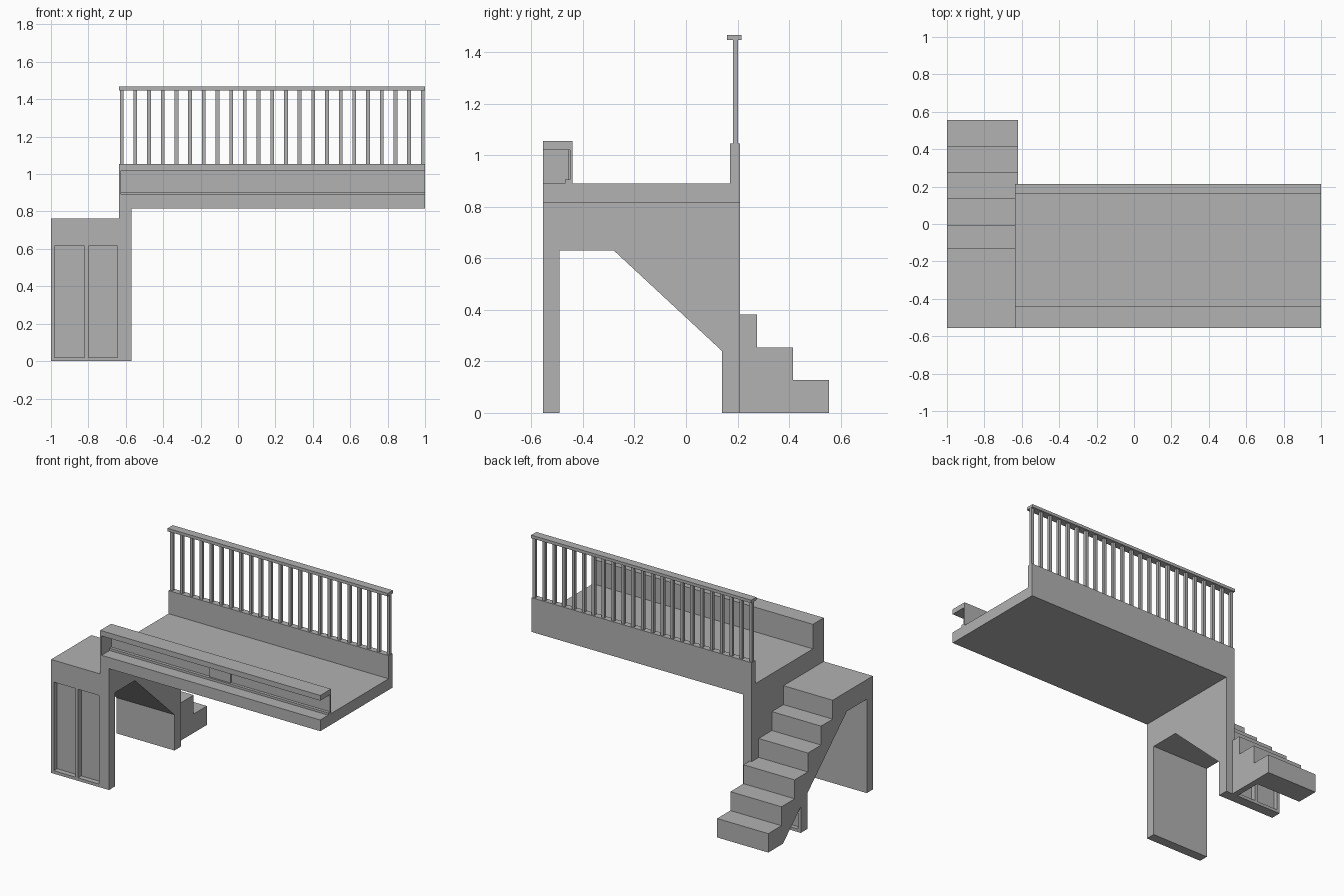
import bpy, bmesh
from mathutils import Vector

cube = bpy.data.objects.get("Cube")
if cube:
    bpy.data.objects.remove(cube, do_unlink=True)

grey = bpy.data.materials.new("plain_grey")
grey.use_nodes = True
colour = (0.445, 0.445, 0.445, 1)
grey.diffuse_color = colour
grey.node_tree.nodes["Principled BSDF"].inputs["Base Color"].default_value = colour


def finish(name, bm):
    bmesh.ops.recalc_face_normals(bm, faces=bm.faces)
    mesh = bpy.data.meshes.new(name)
    bm.to_mesh(mesh)
    bm.free()
    mesh.materials.append(grey)
    obj = bpy.data.objects.new(name, mesh)
    bpy.context.scene.collection.objects.link(obj)
    return obj


def extrude_x(name, profile, x0, x1):
    """Extrude a (y, z) outline from x0 to x1."""
    bm = bmesh.new()
    face = bm.faces.new([bm.verts.new((x0, y, z)) for y, z in profile])
    out = bmesh.ops.extrude_face_region(bm, geom=[face])
    moved = [v for v in out["geom"] if isinstance(v, bmesh.types.BMVert)]
    bmesh.ops.translate(bm, verts=moved, vec=(x1 - x0, 0, 0))
    return finish(name, bm)


def boxes(name, spans):
    """One mesh of boxes, each given as three (low, high) spans."""
    bm = bmesh.new()
    for span in spans:
        verts = bmesh.ops.create_cube(bm, size=1)["verts"]
        for v in verts:
            v.co = Vector([(a + b) / 2 + c * (b - a) for (a, b), c in zip(span, v.co)])
    return finish(name, bm)


LEFT, WALL, INNER = -1.0, -0.635, -0.57
FRONT, BACK = -0.555, 0.21
RISE, RUN = 0.127, 0.14
SOFFIT = [(0.14, 0.24), (-0.28, 0.63), (-0.49, 0.63)]

# Deck with back parapet and channel-shaped front fascia
extrude_x("deck", [
    (FRONT, 0.815), (BACK, 0.815), (BACK, 1.045), (0.17, 1.045), (0.17, 0.89),
    (-0.44, 0.89), (-0.44, 1.055), (FRONT, 1.055), (FRONT, 1.02), (-0.45, 1.02),
    (-0.45, 0.905), (-0.47, 0.905), (-0.47, 0.89), (FRONT, 0.89)], WALL, 1.0)
boxes("fascia_end", [((WALL, -0.625), (FRONT, -0.44), (0.89, 1.055))])
boxes("fascia_plate", [((0.11, 0.265), (-0.458, -0.45), (0.905, 1.02))])

# Side wall with the passage opening
extrude_x("side_wall", [(FRONT, 0), (FRONT, 0.815), (BACK, 0.815), (BACK, 0), (0.14, 0)]
          + SOFFIT + [(-0.49, 0)], WALL, INNER)

# Stair flight and landing over a sloped soffit
steps = [(0.555, 0)]
for i in range(6):
    y = 0.555 - i * RUN if i < 5 else -0.128
    steps += [(y, RISE * (i + 1)), (y - RUN if i < 4 else -0.128, RISE * (i + 1))]
steps[-1] = (FRONT, RISE * 6)
steps = steps[:-1] + [steps[-1], (FRONT, 0.63)]
extrude_x("stairs", steps + SOFFIT[::-1] + [(0.40, 0)], LEFT, WALL)

# Solid stringer beside the lower steps
stringer = [(0.555, 0)]
for i in range(3):
    y = 0.555 - i * RUN
    stringer += [(y, RISE * (i + 1)), (max(y - RUN, BACK), RISE * (i + 1))]
extrude_x("stringer", stringer + [(BACK, 0)], -0.66, -0.62)


def panelled_wall(name, face_y, core_y, rear_y, top, panel_top):
    """Core slab with a raised frame around two recessed panels."""
    face, core = sorted((face_y, core_y)), sorted((core_y, rear_y))
    spans = [((LEFT, WALL), core, (0, top)),
             ((LEFT, WALL), face, (0, 0.02)),
             ((LEFT, WALL), face, (panel_top, top))]
    for x in ((LEFT, -0.98), (-0.82, -0.80), (-0.645, WALL)):
        spans.append((x, face, (0.02, panel_top)))
    boxes(name, spans)


panelled_wall("front_panel_wall", FRONT, -0.52, -0.49, 0.63, 0.615)
panelled_wall("rear_panel_wall", BACK, 0.18, 0.14, 0.24, 0.17)

# Balustrade along the back parapet
COUNT = 23
xs = [-0.622 + i * (0.988 + 0.622) / (COUNT - 1) for i in range(COUNT)]
boxes("balusters", [((x - 0.01, x + 0.01), (0.182, 0.202), (1.045, 1.45)) for x in xs])
boxes("handrail", [((WALL, 1.0), (0.16, 0.215), (1.447, 1.467))])
